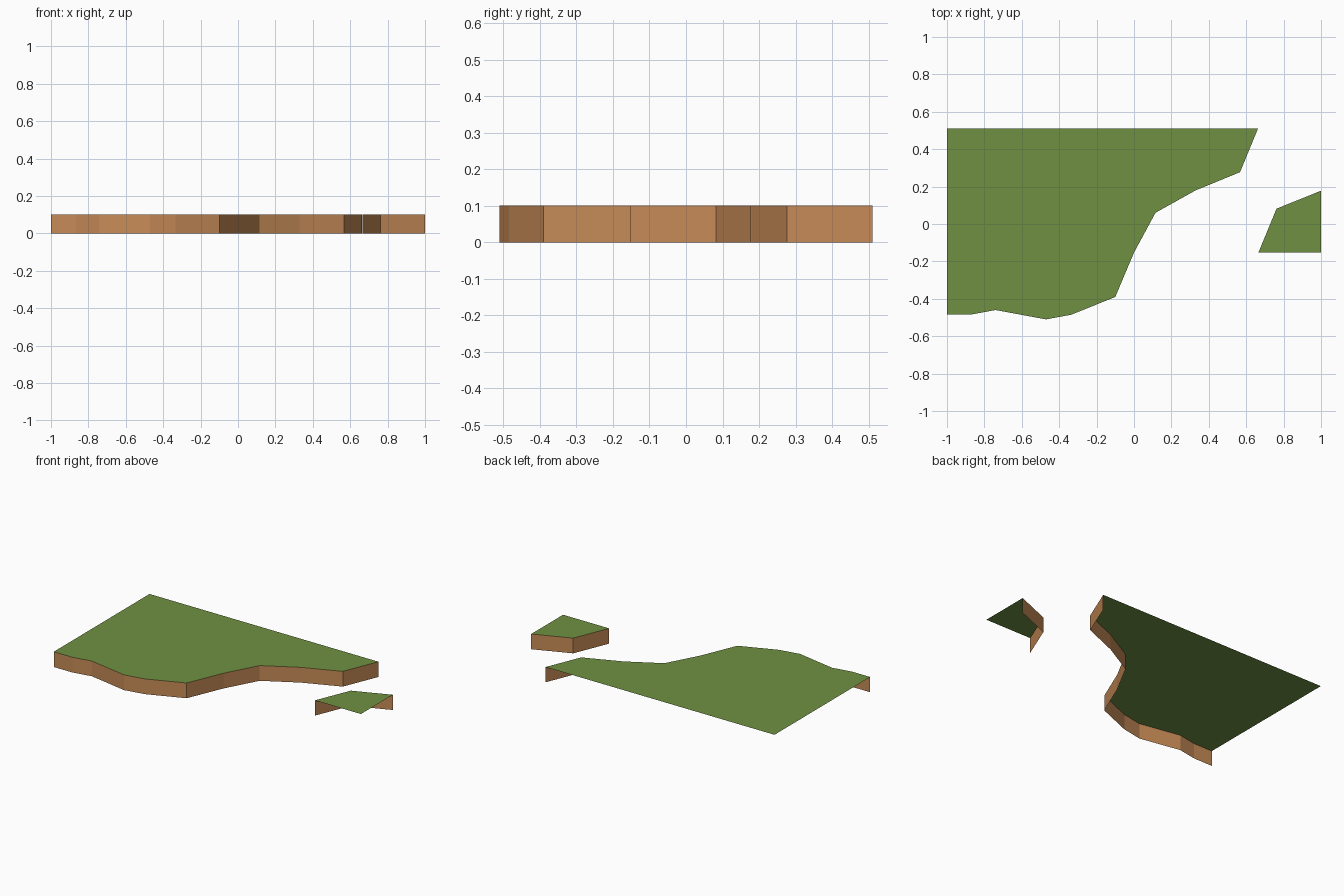
import bpy

if "Cube" in bpy.data.objects:
    bpy.data.objects.remove(bpy.data.objects["Cube"])

HEIGHT = 0.1


def material(name, color):
    mat = bpy.data.materials.new(name)
    mat.diffuse_color = color
    mat.use_nodes = True
    mat.node_tree.nodes["Principled BSDF"].inputs["Base Color"].default_value = mat.diffuse_color
    return mat


GRASS = material("grass", (0.16, 0.28, 0.055, 1))
EARTH = material("earth", (0.57, 0.26, 0.095, 1))


def add_mesh(name, verts, faces, mat):
    mesh = bpy.data.meshes.new(name)
    mesh.from_pydata(verts, [], faces)
    mesh.materials.append(mat)
    obj = bpy.data.objects.new(name, mesh)
    bpy.context.collection.objects.link(obj)
    return obj


def land(name, coast, corners):
    """Flat grass sheet with an open cliff strip hanging from the coast only.
    The coast runs with the land on its left, corners close the outline."""
    outline = coast + corners
    add_mesh(name + "_grass", [(x, y, HEIGHT) for x, y in outline],
             [range(len(outline))], GRASS)
    n = len(coast)
    verts = [(x, y, z) for z in (HEIGHT, 0) for x, y in coast]
    faces = [(i, n + i, n + i + 1, i + 1) for i in range(n - 1)]
    add_mesh(name + "_cliff", verts, faces, EARTH)


# Mainland: coast from the left border round to the back border
land("mainland",
     [(-1, -0.483), (-0.865, -0.483), (-0.74, -0.46), (-0.47, -0.51),
      (-0.335, -0.485), (-0.10, -0.39), (0, -0.153), (0.115, 0.06),
      (0.33, 0.18), (0.567, 0.277), (0.663, 0.51)],
     [(-1, 0.51)])

# Opposite bank: small corner across the water
land("opposite_bank",
     [(1, 0.178), (0.762, 0.082), (0.665, -0.153)],
     [(1, -0.153)])
